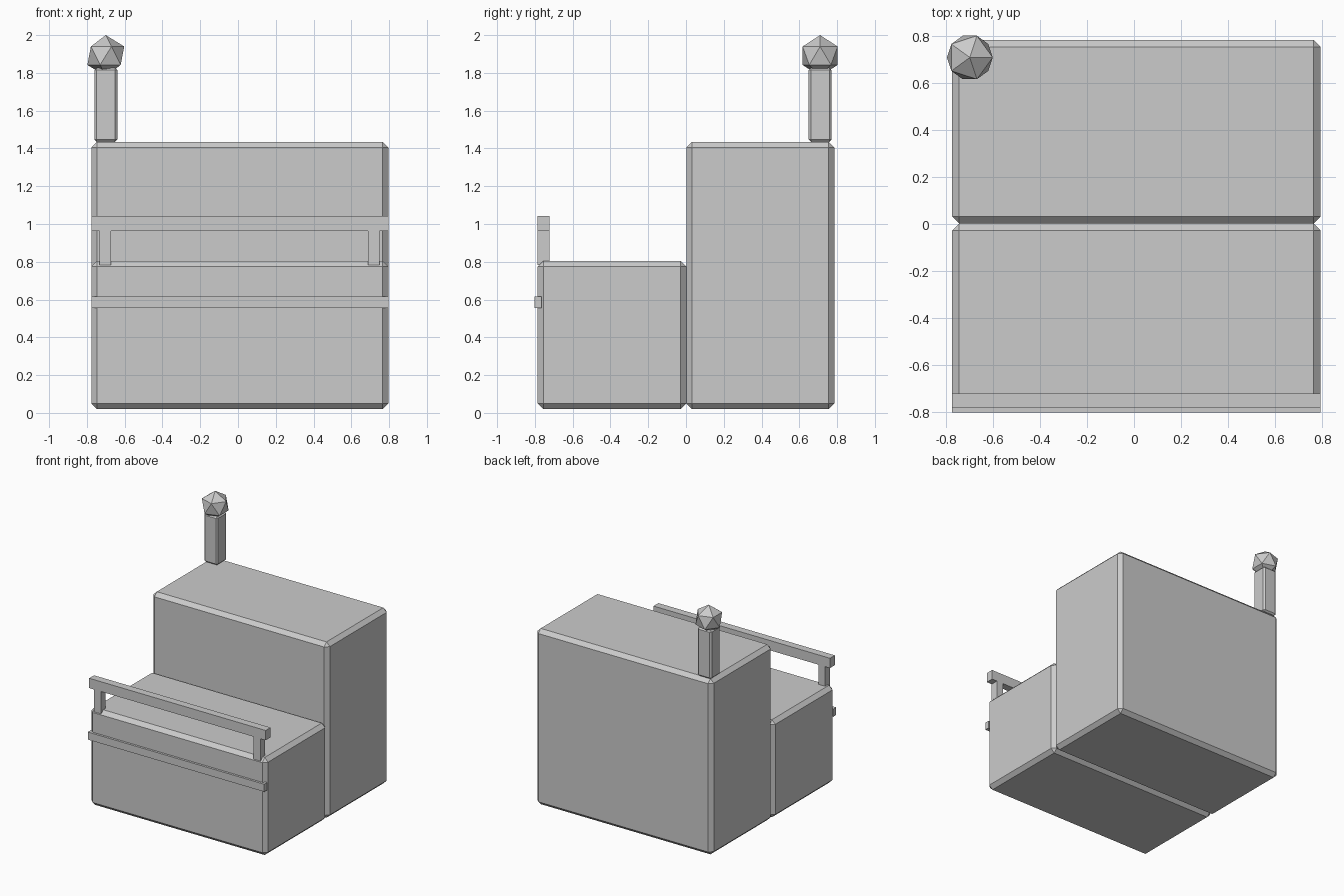
import bpy

if "Cube" in bpy.data.objects:
    bpy.data.objects.remove(bpy.data.objects["Cube"])

X0, X1 = -0.776, 0.796   # shared width of the blocks and rails


def box(name, x, y, z, bevel=0.0):
    """Axis-aligned box from (min, max) ranges, with an optional chamfer."""
    ranges = (x, y, z)
    bpy.ops.mesh.primitive_cube_add(size=1, location=[(a + b) / 2 for a, b in ranges])
    ob = bpy.context.object
    ob.name = name
    ob.scale = [b - a for a, b in ranges]
    bpy.ops.object.transform_apply(location=False, rotation=False, scale=True)
    if bevel:
        mod = ob.modifiers.new("chamfer", 'BEVEL')
        mod.width = bevel
        mod.segments = 1
    return ob


# Main volumes: low front block and tall back block
box("front_block", (X0, X1), (-0.785, 0.002), (0.02, 0.805), 0.03)
box("back_block", (X0, X1), (0.002, 0.785), (0.02, 1.435), 0.03)

# Trim strip across the front face
box("front_trim", (X0, X1), (-0.803, -0.765), (0.555, 0.616))

# Railing on the front edge
RAIL_Y = (-0.785, -0.723)
box("railing_bar", (X0, X1), RAIL_Y, (0.963, 1.042))
for side, cx in (("left", -0.702), ("right", 0.718)):
    box("railing_post_" + side, (cx - 0.03, cx + 0.03), RAIL_Y, (0.783, 0.963))

# Chimney with a faceted puff on top
box("chimney", (-0.761, -0.639), (0.649, 0.771), (1.435, 1.826), 0.012)
bpy.ops.mesh.primitive_ico_sphere_add(subdivisions=1, radius=0.109,
                                      location=(-0.70, 0.71, 1.891))
bpy.context.object.name = "chimney_puff"
